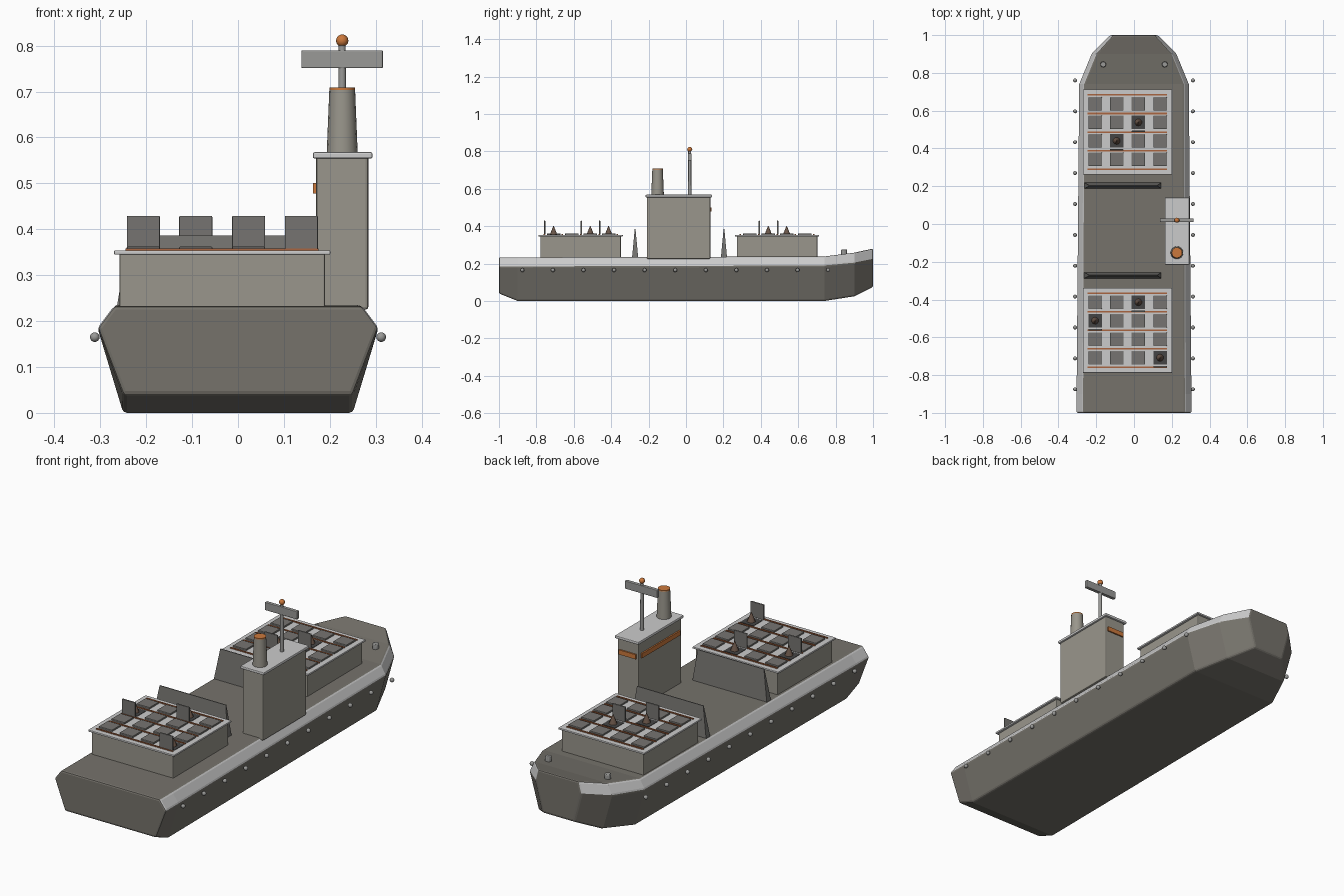
import bpy, bmesh, math
from mathutils import Matrix

if "Cube" in bpy.data.objects:
    bpy.data.objects.remove(bpy.data.objects["Cube"])


def material(name, *color):
    m = bpy.data.materials.new(name)
    m.diffuse_color = (*color, 1)
    m.use_nodes = True
    m.node_tree.nodes["Principled BSDF"].inputs["Base Color"].default_value = m.diffuse_color
    return m


HULL = material("hull_grey", 0.18, 0.17, 0.148)
WALL = material("wall_grey", 0.32, 0.305, 0.262)
LIGHT = material("light_grey", 0.56, 0.56, 0.56)
MID = material("mid_grey", 0.32, 0.32, 0.31)
LID = material("lid_grey", 0.18, 0.175, 0.165)
ORANGE = material("orange", 0.6, 0.19, 0.045)
RUST = material("rust", 0.4, 0.13, 0.05)
DARK = material("dark", 0.06, 0.06, 0.06)
BROWN = material("brown", 0.14, 0.09, 0.065)


def finish(name, bm, mats, bevel=0, smooth=False):
    bmesh.ops.recalc_face_normals(bm, faces=bm.faces)
    me = bpy.data.meshes.new(name)
    bm.to_mesh(me)
    bm.free()
    ob = bpy.data.objects.new(name, me)
    bpy.context.collection.objects.link(ob)
    for m in mats:
        me.materials.append(m)
    if bevel:
        b = ob.modifiers.new("bevel", 'BEVEL')
        b.width, b.segments, b.limit_method = bevel, 2, 'ANGLE'
    if smooth:
        bpy.ops.object.select_all(action='DESELECT')
        ob.select_set(True)
        bpy.context.view_layer.objects.active = ob
        bpy.ops.object.shade_smooth_by_angle(angle=math.radians(40))
    return ob


def box(name, x, y, z, mat, bevel=0):
    """Box from (min, max) ranges."""
    bm = bmesh.new()
    c = [(r[0] + r[1]) / 2 for r in (x, y, z)]
    s = [r[1] - r[0] for r in (x, y, z)]
    bmesh.ops.create_cube(bm, size=1, matrix=Matrix.Translation(c) @ Matrix.Diagonal((*s, 1)))
    return finish(name, bm, [mat], bevel)


def cone(name, x, y, z, r1, r2, sides, mat, bevel=0):
    bm = bmesh.new()
    bmesh.ops.create_cone(bm, cap_ends=True, segments=sides, radius1=r1, radius2=r2,
                          depth=z[1] - z[0],
                          matrix=Matrix.Translation((x, y, (z[0] + z[1]) / 2)))
    return finish(name, bm, [mat], bevel, smooth=True)


def ball(name, loc, r, mat):
    bm = bmesh.new()
    bmesh.ops.create_uvsphere(bm, u_segments=12, v_segments=8, radius=r,
                              matrix=Matrix.Translation(loc))
    return finish(name, bm, [mat], smooth=True)


def loft(name, rings, mats, bevel=0, accent=()):
    """Skin closed rings, cap both ends; accent sides take the second material."""
    bm = bmesh.new()
    vs = [[bm.verts.new(p) for p in r] for r in rings]
    n = len(rings[0])
    for a, b in zip(vs, vs[1:]):
        for i in range(n):
            j = (i + 1) % n
            f = bm.faces.new((a[i], a[j], b[j], b[i]))
            f.material_index = int(i in accent)
    bm.faces.new(vs[0])
    bm.faces.new(vs[-1][::-1])
    return finish(name, bm, mats, bevel)


# Hull: y, (half width, z) of bottom, knuckle and deck edge; light gunwale band
stations = [
    (-1.0, (0.25, 0.04), (0.306, 0.185), (0.27, 0.233)),
    (-0.9, (0.25, 0.0), (0.306, 0.185), (0.27, 0.233)),
    (0.74, (0.24, 0.0), (0.292, 0.19), (0.265, 0.238)),
    (0.9, (0.175, 0.025), (0.226, 0.205), (0.2, 0.258)),
    (1.0, (0.085, 0.075), (0.125, 0.225), (0.11, 0.28)),
]
loft("hull", [[(-w, y, z) for w, z in half] + [(w, y, z) for w, z in half[::-1]]
              for y, *half in stations], [HULL, LIGHT], bevel=0.008, accent=(1, 3))

# Fender studs along both sides, and bow bollards
for s in (-1, 1):
    for i in range(11):
        ball("side_stud", (s * 0.312, -0.875 + i * 0.1635, 0.165), 0.0105, MID)
    cone("bollard", s * 0.163, 0.845, (0.235, 0.275), 0.016, 0.016, 8, MID, bevel=0.003)

# Launcher blocks with a 4 x 4 grid of hatches
cols = [-0.206, -0.092, 0.023, 0.138]
for y0, open_cells in ((-0.563, {(2, 3), (0, 2), (3, 0)}), (0.487, {(2, 2), (1, 1)})):
    box("launcher_block", (-0.258, 0.19), (y0 - 0.215, y0 + 0.215), (0.22, 0.348), WALL, 0.004)
    box("launcher_top_plate", (-0.27, 0.201), (y0 - 0.225, y0 + 0.225), (0.345, 0.354), LIGHT, 0.002)
    for k in range(5):
        y = y0 + (k - 2) * 0.098
        box("rust_strip", (-0.245, 0.175), (y - 0.004, y + 0.004), (0.35, 0.358), RUST)
    for c, x in enumerate(cols):
        for r in range(4):
            y = y0 + 0.002 + (r - 1.5) * 0.098
            xr = (x - 0.036, x + 0.036)
            if (c, r) in open_cells:
                box("open_cell", xr, (y - 0.036, y + 0.036), (0.35, 0.356), DARK)
                box("open_lid", xr, (y - 0.052, y - 0.044), (0.354, 0.429), LID, 0.002)
                cone("rocket_tip", x, y, (0.354, 0.402), 0.02, 0.001, 10, BROWN)
            else:
                box("closed_lid", xr, (y - 0.036, y + 0.036), (0.35, 0.362), LID, 0.002)

# Wedge-shaped blast walls
for y in (-0.272, 0.203):
    loft("blast_wall", [
        [(x0, y - d, z), (x1, y - d, z), (x1, y + d, z), (x0, y + d, z)]
        for x0, x1, d, z in ((-0.265, 0.145, 0.017, 0.225), (-0.238, 0.125, 0.002, 0.386))], [LID])

# Bridge tower, roof and window bands
box("bridge_tower", (0.17, 0.284), (-0.209, 0.13), (0.225, 0.56), WALL, 0.006)
box("bridge_roof", (0.163, 0.293), (-0.216, 0.14), (0.554, 0.568), LIGHT, 0.004)
box("side_window_band", (0.163, 0.175), (-0.19, 0.11), (0.478, 0.501), ORANGE)
box("bow_window_band", (0.18, 0.273), (0.125, 0.137), (0.478, 0.501), ORANGE)

# Funnel
cone("funnel", 0.227, -0.152, (0.56, 0.706), 0.034, 0.028, 16, WALL, bevel=0.003)
cone("funnel_cap", 0.227, -0.152, (0.7, 0.709), 0.028, 0.028, 16, ORANGE)

# Radar mast
cone("mast", 0.227, 0.02, (0.56, 0.805), 0.009, 0.008, 10, MID)
box("radar_bar", (0.138, 0.316), (0.011, 0.029), (0.751, 0.79), MID, 0.003)
ball("mast_light", (0.227, 0.02, 0.811), 0.0135, ORANGE)
